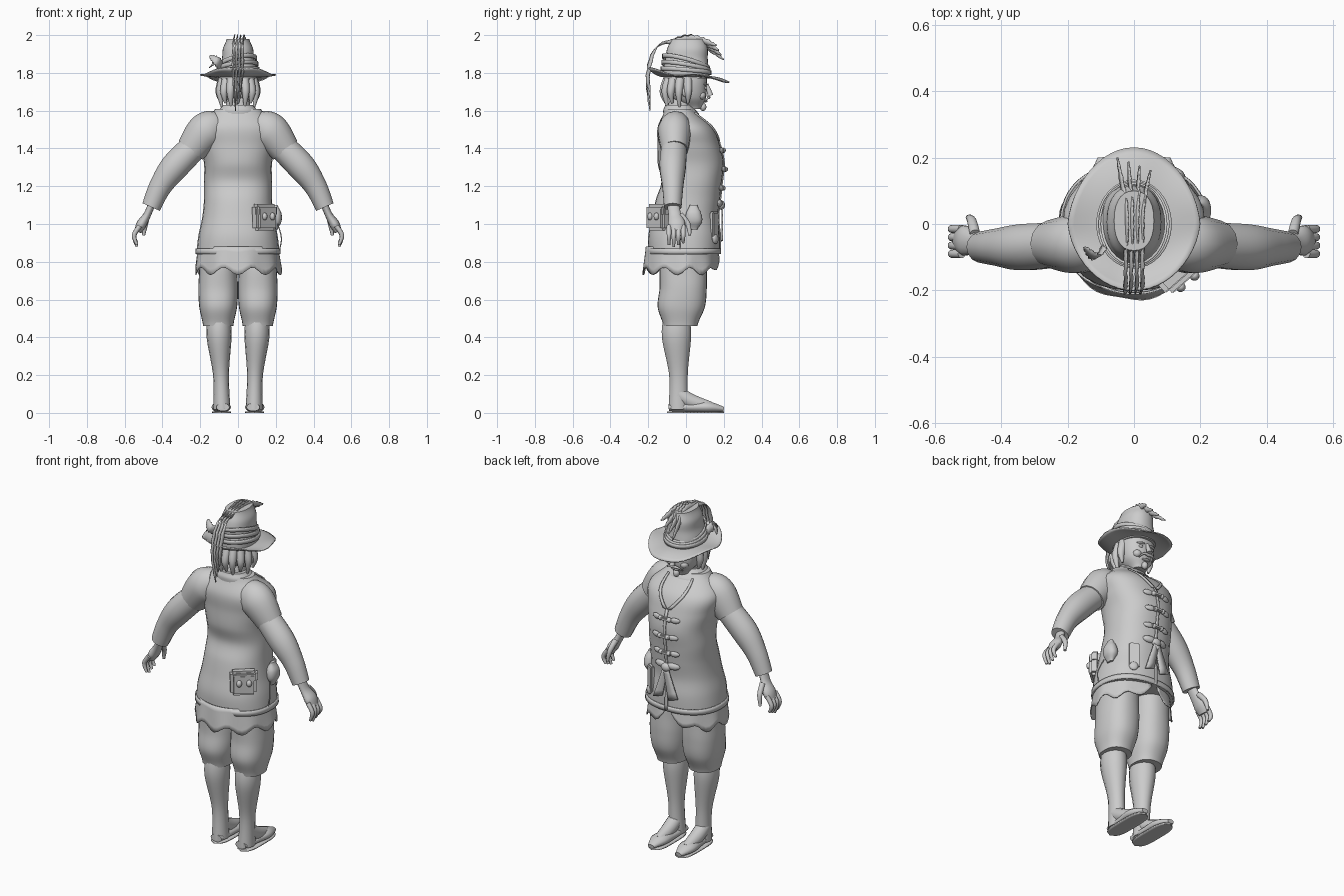
import bpy, bmesh, math
from math import sin, cos, pi, radians
from mathutils import Vector

if "Cube" in bpy.data.objects:
    bpy.data.objects.remove(bpy.data.objects["Cube"])

SHADE = (0.6, 0.6, 0.6, 1)
grey = bpy.data.materials.new("plain grey")
grey.use_nodes = True
grey.diffuse_color = SHADE
grey.node_tree.nodes["Principled BSDF"].inputs["Base Color"].default_value = SHADE


def finish(name, bm, thick=0, location=(0, 0, 0), turn=0):
    bmesh.ops.recalc_face_normals(bm, faces=bm.faces)
    mesh = bpy.data.meshes.new(name)
    bm.to_mesh(mesh)
    bm.free()
    mesh.materials.append(grey)
    part = bpy.data.objects.new(name, mesh)
    part.location, part.rotation_euler.z = location, turn
    bpy.context.collection.objects.link(part)
    if thick:
        solidify = part.modifiers.new("thickness", 'SOLIDIFY')
        solidify.thickness, solidify.offset = thick, 0
    bpy.ops.object.select_all(action='DESELECT')
    part.select_set(True)
    bpy.context.view_layer.objects.active = part
    bpy.ops.object.shade_smooth_by_angle(angle=radians(50))


def sheet(name, point, columns, rows, loop=False, caps=False, thick=0):
    """Surface through point(u, v); u may close into a loop, and both ends may be capped."""
    bm = bmesh.new()
    count = columns if loop else columns + 1
    grid = [[bm.verts.new(point(i / columns, j / rows)) for i in range(count)]
            for j in range(rows + 1)]
    for low, high in zip(grid, grid[1:]):
        for i in range(columns):
            k = (i + 1) % count
            bm.faces.new((low[i], low[k], high[k], high[i]))
    if caps:
        bm.faces.new(grid[0])
        bm.faces.new(grid[-1])
    finish(name, bm, thick)


def spline(values, t):
    """Smooth curve through evenly spaced numbers or points."""
    last = len(values) - 1
    i = min(int(t * last), last - 1)
    f = t * last - i
    a, b, c, d = (values[max(0, min(last, i + step))] for step in (-1, 0, 1, 2))
    return b + ((c - a) * f + (2 * a - 5 * b + 4 * c - d) * f**2 + (3 * b - a - 3 * c + d) * f**3) / 2


def oval(angle, power=2.3):
    return [math.copysign(abs(w) ** (2 / power), w) for w in (cos(angle), sin(angle))]


def column(name, bottom, top, widths, fronts, backs, x=0):
    """Upright body whose outline follows evenly spaced widths and depths."""
    def point(u, v):
        across, deep = oval(2 * pi * u)
        front, back = spline(fronts, v), spline(backs, v)
        return (x + spline(widths, v) * across, (front + back) / 2 + (front - back) / 2 * deep,
                bottom + (top - bottom) * v)
    sheet(name, point, 28, 6 * len(widths), loop=True, caps=True)


def limb(name, path, radii, flat=1, side=1):
    """Tapered tube along a smooth path, with a flattened section."""
    path = [Vector((x * side, y, z)) for x, y, z in path]
    whole = path[-1] - path[0]
    axis = Vector((0, 0, 1)) if abs(whole.y) > whole.length * .8 else Vector((0, 1, 0))

    def point(u, v):
        along = spline(path, min(v + .02, 1)) - spline(path, max(v - .02, 0))
        across = along.cross(axis).normalized()
        other = across.cross(along).normalized() * flat
        angle = 2 * pi * u
        return spline(path, v) + (across * cos(angle) + other * sin(angle)) * spline(radii, v)
    sheet(name, point, 14, 5 * len(path), loop=True, caps=True)


def ball(name, location, size, turn=0):
    bm = bmesh.new()
    bmesh.ops.create_uvsphere(bm, u_segments=12, v_segments=8, radius=1)
    bmesh.ops.scale(bm, vec=size, verts=bm.verts)
    finish(name, bm, location=location, turn=turn)


# Tunic, from hem to collar
HEM, NECK = .84, 1.61
tunic_widths = (.22, .21, .19, .18, .18, .18, .2, .21, .12)
tunic_fronts = (.18, .18, .17, .18, .19, .2, .18, .14, .04)
tunic_backs = (-.2, -.2, -.18, -.16, -.13, -.15, -.15, -.15, -.11)
column("tunic", HEM, NECK, tunic_widths, tunic_fronts, tunic_backs)
column("collar", 1.58, 1.63, (.11, .1, .08), (.07, .05, .03), (-.12, -.12, -.11))


def on_tunic(angle, z, out=0.0):
    t = (z - HEM) / (NECK - HEM)
    front, back = spline(tunic_fronts, t), spline(tunic_backs, t)
    across, deep = oval(angle)
    return Vector(((spline(tunic_widths, t) + out) * across,
                   (front + back) / 2 + ((front - back) / 2 + out) * deep, z))


def plate(name, angle, z, size, out=0.01):
    """Rounded block that hugs the tunic."""
    bm = bmesh.new()
    bmesh.ops.create_cube(bm, size=1)
    bmesh.ops.scale(bm, vec=size, verts=bm.verts)
    bmesh.ops.bevel(bm, geom=bm.edges[:], offset=min(size) / 4, segments=2, affect='EDGES')
    finish(name, bm, location=on_tunic(angle, z, out), turn=angle - pi / 2)


FRONT = pi / 2


# Wavy undershirt hem, slit at the front
def undershirt(u, v):
    angle = FRONT + .1 + u * (2 * pi - .2)
    slit = max(0, 1 - min(u, 1 - u) * 12)
    low = .75 + .02 * sin(9 * angle) + .06 * slit
    spread = 1 + .08 * v + .02 * v * cos(9 * angle)
    depth = .2 if sin(angle) < 0 else .17
    return (.21 * spread * cos(angle), depth * spread * sin(angle) - .01, .88 + (low - .88) * v)


sheet("undershirt_hem", undershirt, 60, 5, thick=.006)

# Neckline, front seam and hem trim
sheet("hem_trim", lambda u, v: on_tunic(2 * pi * u, HEM + .03 * v, .002), 48, 2,
      loop=True, thick=.008)
sheet("front_seam", lambda u, v: on_tunic(FRONT + (u - .5) / 20, HEM + .6 * v, .003), 2, 16, thick=.006)
for side in (-1, 1):
    sheet("neckline_edge", lambda u, v: on_tunic(FRONT - side * (v / 2 + u / 12), 1.44 + .15 * v, .004),
          2, 8, thick=.008)

# Frog fastenings down the chest
for row in range(3):
    z = 1.19 + row / 10
    plate("fastening_toggle", FRONT, z, (.08, .02, .02))
    for side in (-1, 1):
        ball("fastening_loop", on_tunic(FRONT - side / 4, z, .005), (.03, .01, .016), -side / 4)
        ball("fastening_knot", on_tunic(FRONT - side / 10, z, .01), (.014, .014, .014))

# Knotted sash with hanging ends
knot = on_tunic(FRONT, 1.1, .01)
ball("sash_knot", knot, (.03, .02, .025))
for side in (-1, 1):
    ball("sash_bow", knot + Vector((side * .04, -.01, .01)), (.04, .016, .02), -side / 5)
    sheet("sash_end", lambda u, v: knot + Vector((side * v / 20 + (u - .5) * (1 + v) * .03,
                                                  .005, -.17 * v - .02 * u * v)), 2, 5, thick=.008)

# Pouches, cord and sheath around the hips
corner = -.27 * pi
plate("back_pouch", corner, 1.03, (.14, .06, .13))
plate("back_pouch_flap", corner, 1.07, (.15, .06, .07), .015)
for shift in (-.13, .13):
    ball("pouch_button", on_tunic(corner + shift, 1.04, .045), (.015, .015, .02), corner)
column("side_pouch", .97, 1.1, (.01, .03, .03, .01), (.06, .085, .08, .06), (.02, 0, 0, .02), x=.2)
limb("side_cord", [(.21, 0, 1), (.23, -.03, .92), (.21, -.03, .83)], (.003, .003))
plate("front_sheath", FRONT - .6, .99, (.055, .025, .15), .005)
ball("sheath_tip", on_tunic(FRONT - .6, .92, .005), (.025, .012, .025), -.6)

for side in (-1, 1):
    # Arms and hands
    limb("over_sleeve", [(.1, -.05, 1.52), (.17, -.06, 1.49), (.25, -.06, 1.39)],
         (.08, .1, .08), .9, side)
    limb("long_sleeve", [(.2, -.06, 1.44), (.33, -.07, 1.31), (.41, -.07, 1.2), (.46, -.07, 1.09)],
         (.07, .075, .06, .05), .95, side)
    limb("hand", [(.45, -.07, 1.12), (.48, -.06, 1.05), (.51, -.05, 1), (.53, -.05, .96)],
         (.02, .02, .027, .02), 1.7, side)
    for finger in range(4):
        y = -.015 - finger / 40
        tip = .88 + .01 * abs(finger - 2)
        limb("finger", [(.52, y, .99), (.55, y, .94), (.535, y, tip)], (.013, .012, .007), side=side)
    limb("thumb", [(.48, -.03, 1.05), (.49, .01, 1), (.5, .02, .94)], (.016, .014, .008), side=side)

    # Gathered breeches
    column("breeches_leg", .46, .86, (.08, .1, .105, .1, .1), (.06, .1, .11, .11, .11),
           (-.12, -.15, -.14, -.14, -.13), x=side * .105)

    # Soft boots with flat soles
    limb("boot_shaft", [(.085, -.04, .02), (.09, -.04, .2), (.1, -.05, .4), (.1, -.05, .5)],
         (.045, .042, .066, .06), 1.2, side)
    limb("boot_instep", [(.09, -.04, .1), (.09, .03, .06), (.09, .13, .03)], (.04, .04, .03), side=side)
    limb("boot_foot", [(.08, -.09, .03), (.085, .03, .03), (.09, .12, .03), (.09, .2, .02)],
         (.035, .045, .05, .02), .6, side)
    sheet("boot_sole", lambda u, v: (side * .087 + (2 * u - 1) * .05 * (1 - (2 * v - 1)**4)**.5,
                                     .3 * v - .1, .004), 6, 16, thick=.008)

# Neck, head and face
limb("neck", [(0, -.04, 1.57), (0, -.02, 1.68)], (.07, .06))
column("head", 1.61, 1.83, (.04, .08, .095, .095, .08), (.08, .105, .11, .11, .1),
       (0, -.08, -.1, -.11, -.1))
limb("nose", [(0, .11, 1.74), (0, .12, 1.71), (0, .13, 1.68)], (.009, .012, .016))
ball("mouth", (0, .1, 1.65), (.026, .014, .007))
ball("chin_tuft", (0, .09, 1.62), (.018, .018, .022))
for side in (-1, 1):
    ball("ear", (side * .095, 0, 1.7), (.012, .022, .03))
    ball("eye", (side * .036, .1, 1.72), (.014, .01, .009))
    ball("brow", (side * .037, .1, 1.74), (.024, .014, .007), -side / 3)
    ball("cheek", (side * .045, .08, 1.68), (.025, .025, .022))
    limb("moustache", [(0, .12, 1.67), (side * .03, .12, 1.67), (side * .05, .1, 1.65)], (.009, .003))

# Hair locks fanned around the sides and back
for lock in range(9):
    angle = pi * (.97 + lock * 1.06 / 8)
    path = [Vector((r * cos(angle), r * sin(angle) * 1.2, z))
            for r, z in ((.08, 1.77), (.1, 1.7), (.09, 1.64 - lock % 2 / 50))]
    limb("hair_lock", path, (.025, .02, .006))


# Wide hat with a dipped front and a turned-up back
def brim(u, v):
    across, deep = cos(2 * pi * u), sin(2 * pi * u)
    reach = .12 if deep > 0 else .09
    lift = .01 * across**2 - .035 * max(deep, 0)**2 + .05 * min(deep, 0)**2
    return ((.09 + .11 * v) * across * (1 - v * abs(deep) / 10), (.11 + reach * v) * deep,
            1.78 + v * v * lift + .005 * v * sin(10 * pi * u))


sheet("hat_brim", brim, 48, 6, loop=True, thick=.006)
column("hat_crown", 1.77, 1.98, (.1, .1, .085, .08, .06), (.125, .12, .115, .115, .1),
       (-.12, -.12, -.11, -.1, -.08))
for fold in range(3):
    sheet("hat_band_fold", lambda u, v: ((.11 - fold / 150) * cos(2 * pi * u),
          (.13 - fold / 250) * sin(2 * pi * u),
          1.8 + (fold + v) / 45 + (fold + 1) / 80 * sin(2 * pi * u + 2.6)), 32, 2,
          loop=True, thick=.008)


def feather(name, path, width, spread):
    """Thin vane with a notched edge, spread along the given direction."""
    path = [Vector(p) for p in path]

    def point(u, v):
        notch = 1 - .3 * (round(v * 18) % 2)
        vane = width * notch * sin(pi * (.1 + .85 * v))
        return spline(path, v) + Vector(spread) * vane * (u - .5)
    sheet(name, point, 2, 18, thick=.004)


# Plumes sweeping over the crown, and a small one at the side
for plume in range(4):
    x = (plume - 1.5) / 60
    feather("back_plume", [(x, .06, 1.97), (x, -.14, 1.95), (x, -.2, 1.8), (x / 2, -.19, 1.6 + plume / 30)],
            .05, (.25, .6, .6))
    feather("front_plume", [(x, -.1, 1.96), (x, .04, 1.98), (x * 2, .2 - plume / 80, 1.87 + plume / 40)],
            .05, (.3, .2, .9))
for tip in (1.83, 1.89):
    feather("side_plume", [(-.08, -.04, 1.81), (-.11, -.1, 1.86), (-.15, -.07, tip)], .06, (.5, .3, .7))
